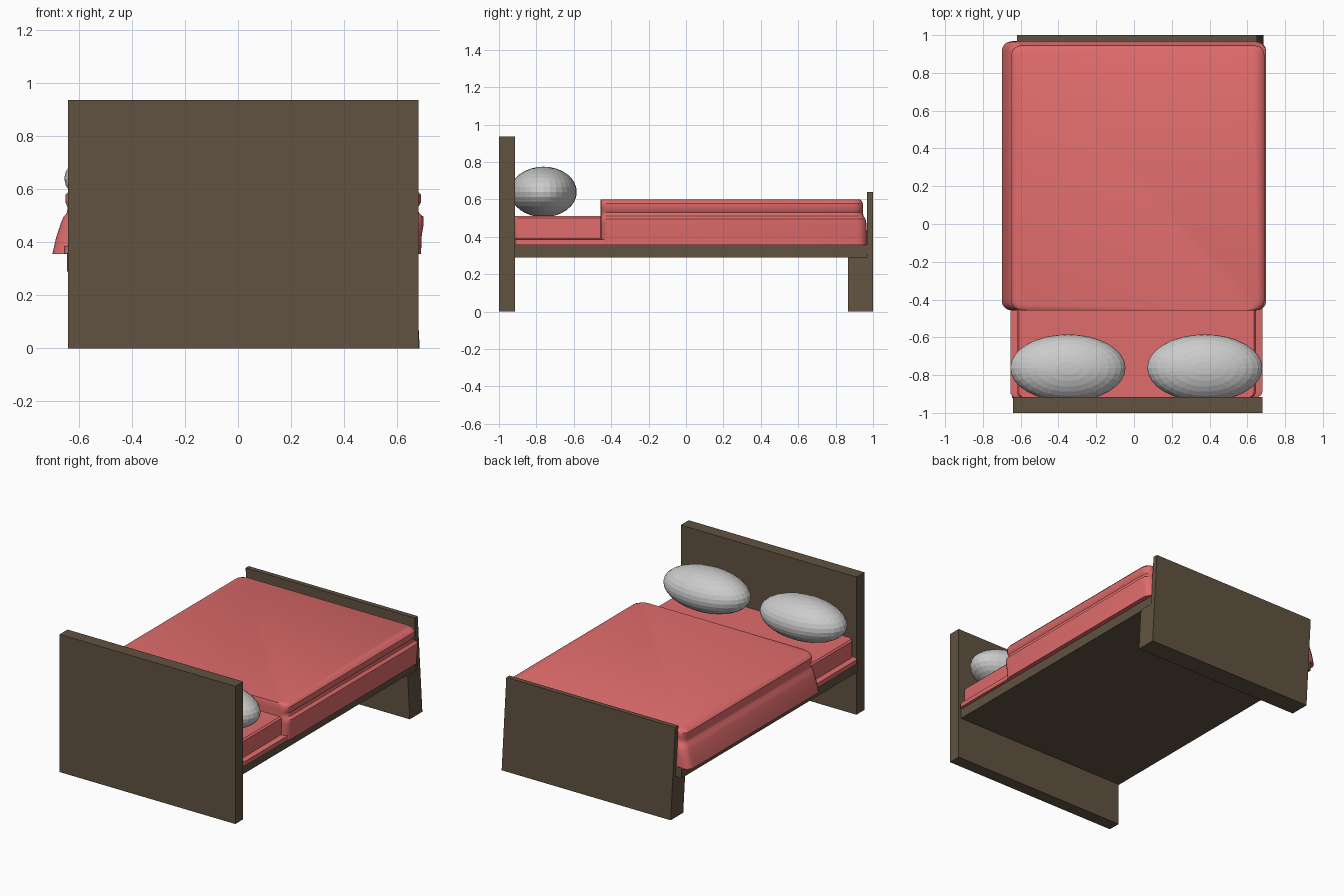
import bpy, bmesh, math
from mathutils import Vector

if "Cube" in bpy.data.objects:
    bpy.data.objects.remove(bpy.data.objects["Cube"])


def material(name, rgb):
    m = bpy.data.materials.new(name)
    m.diffuse_color = (*rgb, 1)
    m.use_nodes = True
    m.node_tree.nodes["Principled BSDF"].inputs["Base Color"].default_value = m.diffuse_color
    return m


WOOD = material("dark_wood", (0.12, 0.085, 0.052))
CLOTH = material("red_cloth", (0.75, 0.15, 0.15))


def make(name, bm, mat):
    bmesh.ops.recalc_face_normals(bm, faces=bm.faces)
    me = bpy.data.meshes.new(name)
    bm.to_mesh(me)
    bm.free()
    ob = bpy.data.objects.new(name, me)
    bpy.context.collection.objects.link(ob)
    if mat:
        me.materials.append(mat)
    return ob


def box(name, x, y, z, mat):
    bm = bmesh.new()
    bmesh.ops.create_cube(bm, size=1)
    for v in bm.verts:
        v.co = Vector(r[0] if c < 0 else r[1] for c, r in zip(v.co, (x, y, z)))
    return make(name, bm, mat)


def ring(x0, x1, y0, y1, z, r, n=4):
    """Rounded rectangle at height z."""
    pts = []
    corners = ((x1 - r, y1 - r), (x0 + r, y1 - r), (x0 + r, y0 + r), (x1 - r, y0 + r))
    for i, (cx, cy) in enumerate(corners):
        for k in range(n + 1):
            a = math.pi / 2 * (i + k / n)
            pts.append((cx + r * math.cos(a), cy + r * math.sin(a), z))
    return pts


def loft(name, rings, mat):
    bm = bmesh.new()
    rows = [[bm.verts.new(p) for p in r] for r in rings]
    for a, b in zip(rows, rows[1:]):
        for i in range(len(a)):
            j = (i + 1) % len(a)
            bm.faces.new((a[i], a[j], b[j], b[i]))
    bm.faces.new(rows[0])
    bm.faces.new(rows[-1])
    ob = make(name, bm, mat)
    bpy.context.view_layer.objects.active = ob
    ob.select_set(True)
    bpy.ops.object.shade_smooth_by_angle(angle=math.radians(35))
    ob.select_set(False)
    return ob


# Wooden frame
box("headboard", (-0.64, 0.68), (-1.0, -0.915), (0, 0.935), WOOD)
box("bed_base", (-0.645, 0.66), (-0.92, 0.97), (0.29, 0.36), WOOD)

# Footboard: L-shaped side profile swept across, leaning sideways
bm = bmesh.new()
profile = [(0.865, 0), (1.0, 0), (1.0, 0.64), (0.967, 0.64), (0.967, 0.29), (0.865, 0.29)]
ends = []
for x in (-0.585, 0.685):
    ends.append([bm.verts.new((x - 0.035 * z / 0.64, y, z)) for y, z in profile])
for i in range(6):
    j = (i + 1) % 6
    bm.faces.new((ends[0][i], ends[0][j], ends[1][j], ends[1][i]))
for e in ends:
    bm.faces.new(e)
make("footboard", bm, WOOD)

# Mattress with a wider bottom lip
loft("mattress", [ring(x0, x1, -0.917, 0.94, z, 0.03) for z, x0, x1 in (
    (0.355, -0.655, 0.68), (0.385, -0.655, 0.68), (0.39, -0.62, 0.645),
    (0.50, -0.62, 0.645), (0.51, -0.61, 0.635))], CLOTH)

# Blanket: puffy top roll over a hanging skirt
loft("blanket", [ring(x0, x1, -0.457, y1, z, 0.05) for z, x0, x1, y1 in (
    (0.355, -0.70, 0.69, 0.967), (0.42, -0.685, 0.692, 0.967),
    (0.47, -0.668, 0.70, 0.965), (0.495, -0.658, 0.70, 0.96),
    (0.51, -0.645, 0.682, 0.95), (0.53, -0.642, 0.678, 0.945),
    (0.55, -0.65, 0.69, 0.945), (0.578, -0.65, 0.69, 0.945),
    (0.592, -0.638, 0.678, 0.94), (0.60, -0.615, 0.655, 0.93))], CLOTH)

# Pillows
for side, x in (("left", -0.35), ("right", 0.375)):
    bm = bmesh.new()
    bmesh.ops.create_uvsphere(bm, u_segments=32, v_segments=16, radius=1)
    bmesh.ops.scale(bm, vec=(0.305, 0.178, 0.135), verts=bm.verts)
    bmesh.ops.translate(bm, vec=(x, -0.762, 0.64), verts=bm.verts)
    make("pillow_" + side, bm, None)
